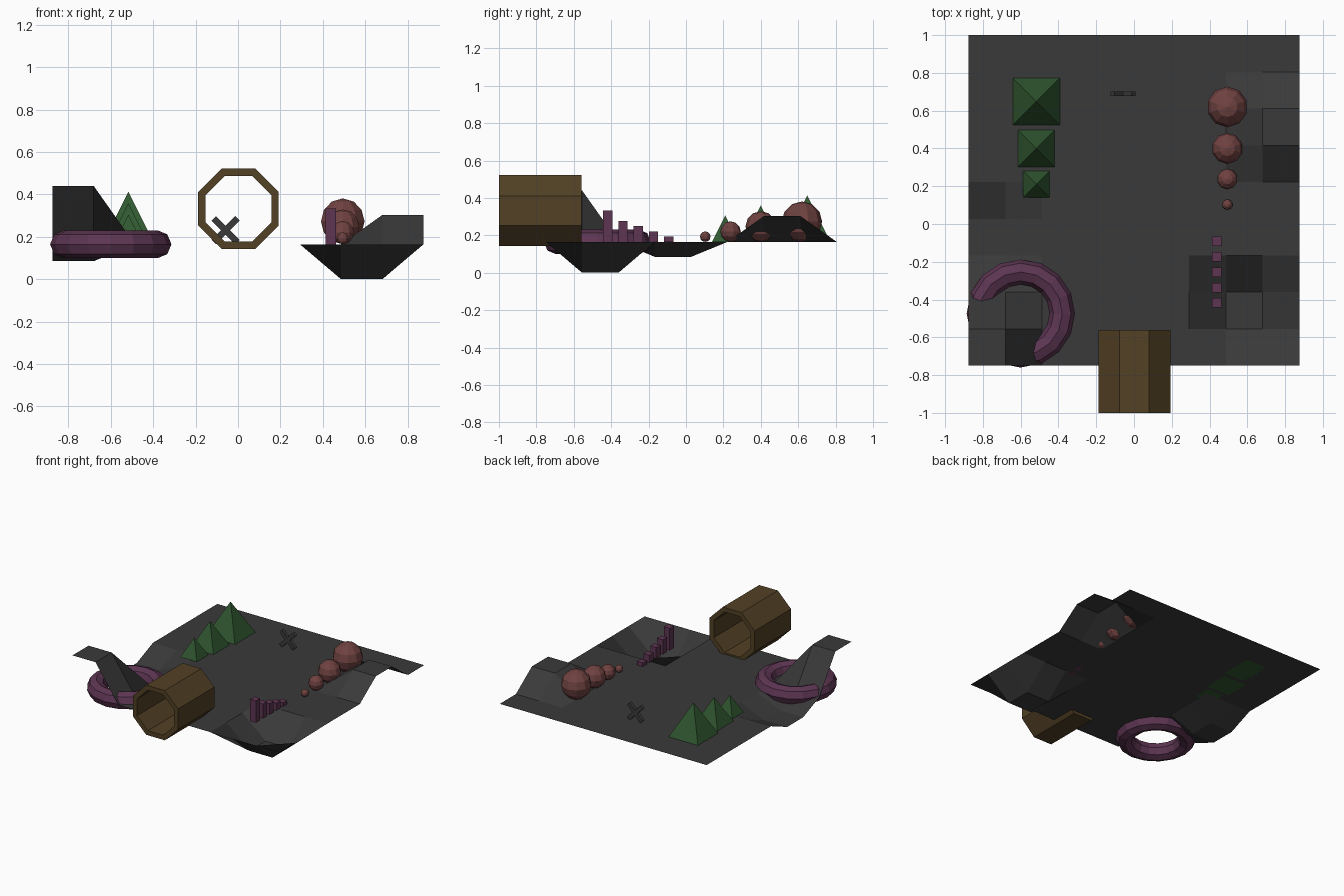
import bpy, bmesh, math
from mathutils import Matrix, Vector

if "Cube" in bpy.data.objects:
    bpy.data.objects.remove(bpy.data.objects["Cube"])

BASE = 0.165  # ground level


def material(name, rgb):
    m = bpy.data.materials.new(name)
    m.diffuse_color = (*rgb, 1)
    m.use_nodes = True
    m.node_tree.nodes["Principled BSDF"].inputs["Base Color"].default_value = m.diffuse_color
    return m


GREY = material("dark grey", (0.042, 0.042, 0.042))
GREEN = material("green", (0.03, 0.095, 0.03))
RED = material("dull red", (0.16, 0.055, 0.052))
PURPLE = material("purple", (0.11, 0.036, 0.085))
BROWN = material("brown", (0.085, 0.052, 0.018))


def finish(name, bm, mat, normals=True):
    if normals:
        bmesh.ops.recalc_face_normals(bm, faces=bm.faces)
    me = bpy.data.meshes.new(name)
    bm.to_mesh(me)
    bm.free()
    me.materials.append(mat)
    ob = bpy.data.objects.new(name, me)
    bpy.context.collection.objects.link(ob)
    return ob


def add_box(bm, centre, size, rot=Matrix.Identity(4)):
    m = Matrix.Translation(centre) @ rot @ Matrix.Diagonal((*size, 1))
    bmesh.ops.create_cube(bm, size=1, matrix=m)


# Ground sheet: 9 x 9 cells with raised and sunken blocks of grid points
bumps = [((7, 8), (1, 2), 0.0),     # deep pit
         ((8, 9), (6, 7), 0.303),   # low hill
         ((0, 1), (0, 1), 0.44),    # tall corner
         ((0, 1), (3, 4), 0.085)]   # shallow dip
bm = bmesh.new()
grid = []
for j in range(10):
    for i in range(10):
        z = BASE
        for xs, ys, h in bumps:
            if i in xs and j in ys:
                z = h
        grid.append(bm.verts.new((-0.875 + 1.75 * i / 9, -0.75 + 1.75 * j / 9, z)))
for j in range(9):
    for i in range(9):
        k = j * 10 + i
        bm.faces.new([grid[k], grid[k + 1], grid[k + 11], grid[k + 10]])
finish("ground", bm, GREY, False)

# Pyramids
for n, (y, w) in enumerate([(0.648, 0.248), (0.40, 0.194), (0.21, 0.14)]):
    bm = bmesh.new()
    m = Matrix.Translation((-0.517, y, BASE + w / 2)) @ Matrix.Rotation(math.pi / 4, 4, 'Z')
    bmesh.ops.create_cone(bm, cap_ends=True, segments=4, radius1=w / math.sqrt(2),
                          radius2=0, depth=w, matrix=m)
    finish(f"pyramid_{n + 1}", bm, GREEN)

# Balls resting on the ground
for n, (y, r) in enumerate([(0.62, 0.108), (0.40, 0.082), (0.238, 0.055), (0.103, 0.028)]):
    bm = bmesh.new()
    bmesh.ops.create_uvsphere(bm, u_segments=10, v_segments=6, radius=r,
                              matrix=Matrix.Translation((0.494, y, BASE + r)))
    finish(f"ball_{n + 1}", bm, RED)

# Row of posts growing toward the front
for n, steps in enumerate([1, 2, 3, 4, 6]):
    bm = bmesh.new()
    h = 0.028 * steps
    add_box(bm, (0.438, -0.092 - 0.0815 * n, BASE + h / 2), (0.05, 0.05, h))
    finish(f"post_{n + 1}", bm, PURPLE)

# Crossed bars
bm = bmesh.new()
for a in (45, -45):
    add_box(bm, (-0.058, 0.689, 0.231), (0.158, 0.025, 0.03),
            Matrix.Rotation(math.radians(a), 4, 'Y'))
finish("cross", bm, GREY)

# Ring lying in the ground
bpy.ops.mesh.primitive_torus_add(major_segments=16, minor_segments=8, major_radius=0.22,
                                 minor_radius=0.066, location=(-0.6, -0.474, BASE))
ring = bpy.context.object
ring.name = "ring"
ring.data.materials.append(PURPLE)

# Open eight-sided tube: four corner loops bridged round
bm = bmesh.new()
loops = []
for apothem, y in [(0.19, -1.0), (0.19, -0.56), (0.155, -0.56), (0.155, -1.0)]:
    r = apothem / math.cos(math.pi / 8)
    loops.append([bm.verts.new((0.002 + r * math.cos(math.pi * (2 * k + 1) / 8), y,
                                0.332 + r * math.sin(math.pi * (2 * k + 1) / 8)))
                  for k in range(8)])
for a in range(4):
    p, q = loops[a], loops[(a + 1) % 4]
    for k in range(8):
        bm.faces.new([p[k], p[(k + 1) % 8], q[(k + 1) % 8], q[k]])
finish("tube", bm, BROWN)
